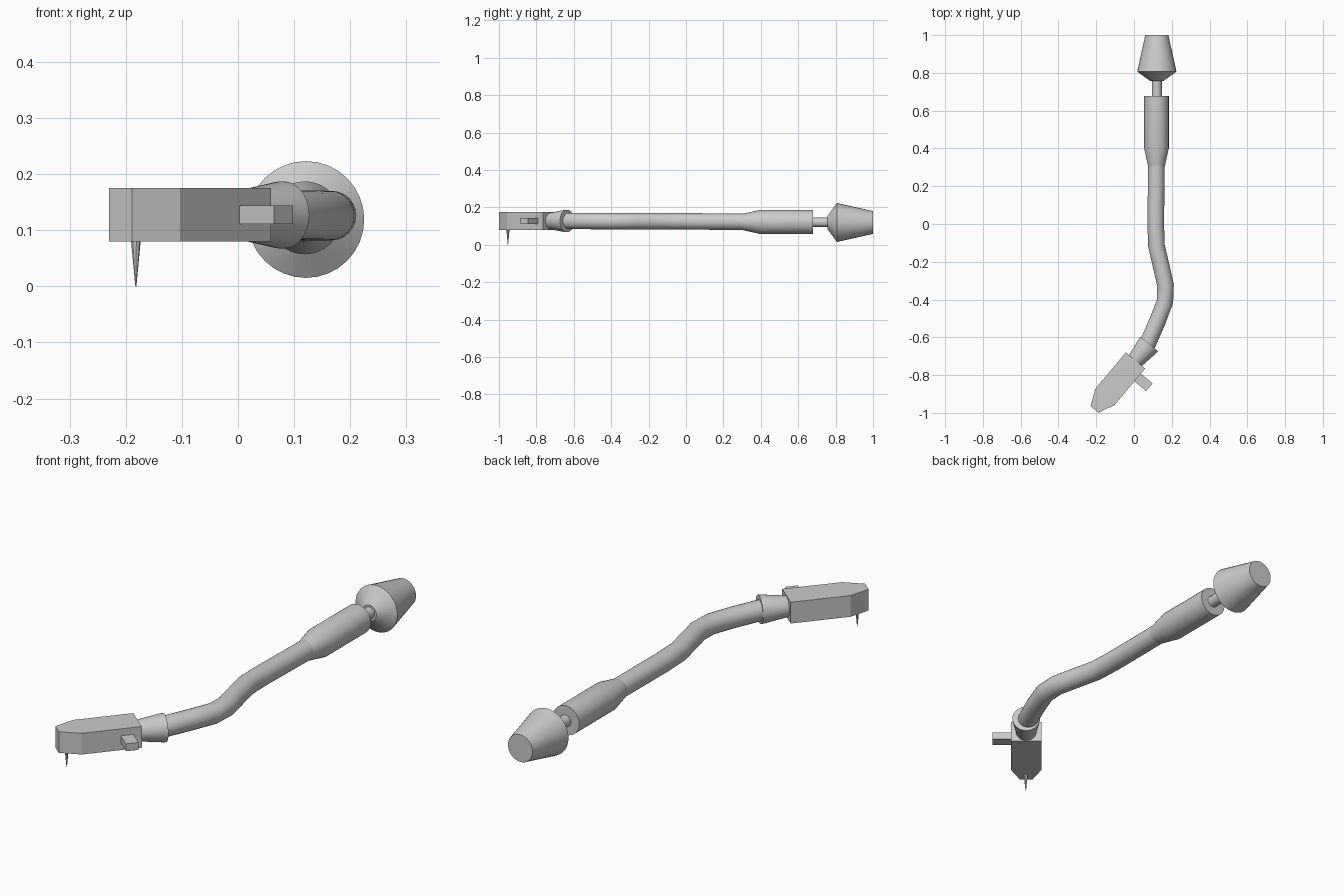
import bpy, bmesh
from math import cos, sin, pi, radians
from mathutils import Matrix, Vector

if "Cube" in bpy.data.objects:
    bpy.data.objects.remove(bpy.data.objects["Cube"])

HEAD = Matrix.Translation((0.008, -0.7225, 0)) @ Matrix.Rotation(radians(140), 4, 'Z')


def finish(name, bm, matrix=Matrix(), smooth=True):
    bmesh.ops.recalc_face_normals(bm, faces=bm.faces)
    bm.transform(matrix)
    mesh = bpy.data.meshes.new(name)
    bm.to_mesh(mesh)
    bm.free()
    obj = bpy.data.objects.new(name, mesh)
    bpy.context.collection.objects.link(obj)
    if smooth:
        bpy.ops.object.select_all(action='DESELECT')
        obj.select_set(True)
        bpy.context.view_layer.objects.active = obj
        bpy.ops.object.shade_smooth_by_angle(angle=radians(25))
    return obj


def skin(name, rings, matrix=Matrix()):
    """Bridge a list of point rings and cap both ends."""
    bm = bmesh.new()
    loops = [[bm.verts.new(p) for p in ring] for ring in rings]
    n = len(loops[0])
    for a, b in zip(loops, loops[1:]):
        for i in range(n):
            j = (i + 1) % n
            bm.faces.new((a[i], a[j], b[j], b[i]))
    bm.faces.new(loops[0])
    bm.faces.new(loops[-1])
    return finish(name, bm, matrix)


def lathe(name, profile, x, z, sides=32, matrix=Matrix()):
    """Profile of (y, radius) turned about the y axis."""
    ring = [2 * pi * i / sides for i in range(sides)]
    return skin(name, [[(x + r * cos(a), y, z + r * sin(a)) for a in ring]
                       for y, r in profile], matrix)


def prism(name, outline, z0, z1, matrix):
    bm = bmesh.new()
    face = bm.faces.new([bm.verts.new((x, y, z0)) for x, y in outline])
    top = bmesh.ops.extrude_face_region(bm, geom=[face])['geom']
    verts = [v for v in top if isinstance(v, bmesh.types.BMVert)]
    bmesh.ops.translate(bm, verts=verts, vec=(0, 0, z1 - z0))
    return finish(name, bm, matrix, smooth=False)


# Counterweight, its stub and the rear sleeve
lathe("counterweight", [(0.757, 0.035), (0.807, 0.104), (1.0, 0.061)], 0.121, 0.119)
lathe("counterweight_stub", [(0.66, 0.026), (0.78, 0.026)], 0.121, 0.12, 20)
lathe("rear_sleeve", [(0.30, 0.043), (0.40, 0.065), (0.678, 0.065)], 0.119, 0.122)

# S-shaped arm tube, swept with mitred rings
path = [Vector(p) for p in [
    (0.119, 0.33, 0.123), (0.115, 0.0, 0.125), (0.119, -0.115, 0.126),
    (0.150, -0.25, 0.126), (0.167, -0.325, 0.126), (0.164, -0.41, 0.126),
    (0.124, -0.515, 0.127), (0.074, -0.63, 0.127), (0.030, -0.695, 0.127)]]
up = Vector((0, 0, 1))
rings = []
for i, p in enumerate(path):
    before = (p - path[max(i - 1, 0)]).normalized()
    after = (path[min(i + 1, len(path) - 1)] - p).normalized()
    side = (before + after).cross(up).normalized()
    rings.append([p + 0.044 * (side * cos(2 * pi * k / 24) + up * sin(2 * pi * k / 24))
                  for k in range(24)])
skin("arm_tube", rings)

# Headshell collar
lathe("headshell_collar", [(-0.114, 0.06), (-0.106, 0.06), (0.01, 0.043)], 0, 0.127, 32, HEAD)

# Headshell with chamfered nose
half = [(0.0666, 0.0), (0.0666, 0.252), (0.027, 0.338)]
prism("headshell", half + [(-x, y) for x, y in reversed(half)], 0.08, 0.175, HEAD)

# Finger tab
prism("finger_tab", [(-0.147, 0.035), (-0.147, 0.088), (-0.05, 0.088), (-0.05, 0.035)],
      0.111, 0.144, HEAD)

# Stylus
bm = bmesh.new()
bmesh.ops.create_cone(bm, cap_ends=True, segments=8, radius1=0.001, radius2=0.009, depth=0.085,
                      matrix=Matrix.Translation((-0.002, 0.298, 0.0425)))
finish("stylus", bm, HEAD, smooth=False)
